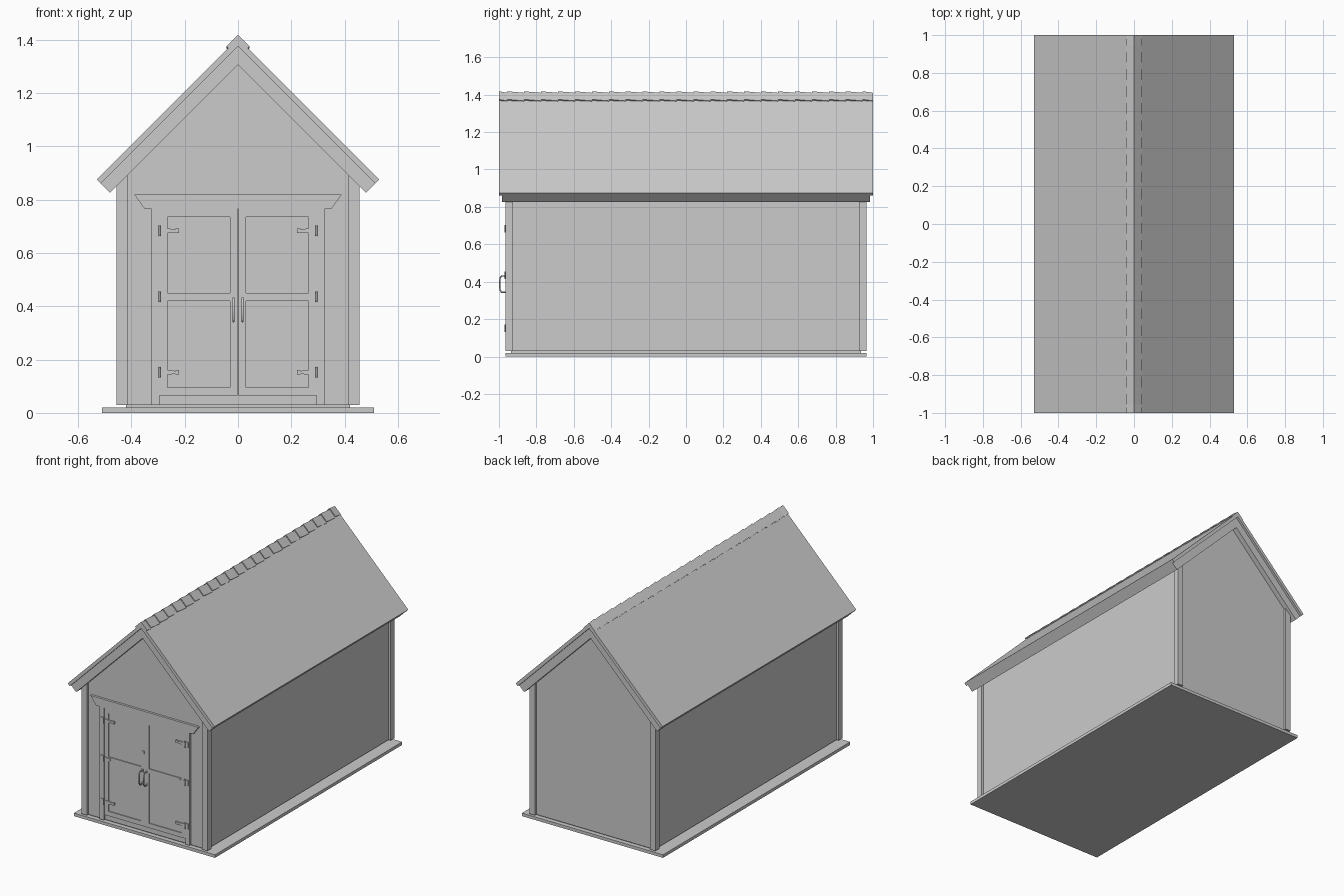
import bpy

if "Cube" in bpy.data.objects:
    bpy.data.objects.remove(bpy.data.objects["Cube"])

def mesh(name, verts, faces):
    me = bpy.data.meshes.new(name)
    me.from_pydata(verts, [], faces)
    me.update()
    ob = bpy.data.objects.new(name, me)
    bpy.context.collection.objects.link(ob)
    return ob

def prism(name, profile, y0, y1, drop=0.0):
    """Extrude an XZ profile (counter-clockwise seen from the front) along y."""
    n = len(profile)
    verts = [(x, y0, z) for x, z in profile] + [(x, y1, z - drop) for x, z in profile]
    faces = [tuple(range(n)), tuple(range(2 * n - 1, n - 1, -1))]
    faces += [(i, i + n, (i + 1) % n + n, (i + 1) % n) for i in range(n)]
    return mesh(name, verts, faces)

def box(name, x0, x1, y0, y1, z0, z1):
    x0, x1 = min(x0, x1), max(x0, x1)
    return prism(name, [(x0, z0), (x1, z0), (x1, z1), (x0, z1)], y0, y1)

def chevron(name, peak, xo, t, y0, y1, drop=0.0):
    """45 degree roof section: outer peak height, outer half width, vertical thickness t."""
    h = t / 2
    prof = [(0, peak), (-xo, peak - xo), (-xo + h, peak - xo - h), (0, peak - t),
            (xo - h, peak - xo - h), (xo, peak - xo)]
    return prism(name, prof, y0, y1, drop)

# Base slab and plinth
box("base_slab", -0.51, 0.51, -0.965, 0.965, 0, 0.02)
box("plinth", -0.42, 0.42, -0.935, 0.935, 0.02, 0.03)

# Walls with gables
W = 0.44
prism("walls", [(-W, 0.03), (W, 0.03), (W, 1.31 - W), (0, 1.31), (-W, 1.31 - W)], -0.95, 0.95)

# Corner posts, cut to the roof slope
for s in (-1, 1):
    for e in (-1, 1):
        prof = [(s * 0.415, 0.03), (s * 0.455, 0.03), (s * 0.455, 0.855), (s * 0.415, 0.895)]
        prism("corner_post", prof[::s], *sorted((e * 0.925, e * 0.965)))

# Roof layers
chevron("roof_boards", 1.375, 0.515, 0.07, -0.985, 0.985)
chevron("roof_cover", 1.405, 0.53, 0.03, -1, 1)

# Overlapping ridge tiles, raised at their front edge
starts = [-1.0] + [-0.956 + 0.0905 * k for k in range(22)] + [1.0]
for a, b in zip(starts, starts[1:]):
    chevron("ridge_tile", 1.418, 0.043, 0.016, a, b, 0.008)

# Door lintel and frame
prism("door_lintel", [(-0.35, 0.765), (0.35, 0.765), (0.39, 0.82), (-0.39, 0.82)], -0.965, -0.94)

def handle(x):
    cu = bpy.data.curves.new("door_handle", 'CURVE')
    cu.dimensions = '3D'
    cu.bevel_depth = 0.004
    cu.bevel_resolution = 2
    cu.use_fill_caps = True
    pts = [(-0.955, 0.345), (-0.985, 0.343), (-0.994, 0.353), (-0.996, 0.387),
           (-0.994, 0.421), (-0.985, 0.431), (-0.955, 0.429)]
    sp = cu.splines.new('POLY')
    sp.points.add(len(pts) - 1)
    for p, (y, z) in zip(sp.points, pts):
        p.co = (x, y, z, 1)
    bpy.context.collection.objects.link(bpy.data.objects.new("door_handle", cu))

for s in (-1, 1):
    box("door_frame_side", s * 0.295, s * 0.325, -0.963, -0.94, 0.03, 0.765)
    # Door leaf with stiles and rails
    box("door_panel", s * 0.001, s * 0.294, -0.954, -0.94, 0.065, 0.765)
    box("outer_stile", s * 0.265, s * 0.294, -0.96, -0.94, 0.065, 0.765)
    box("inner_stile", s * 0.001, s * 0.03, -0.96, -0.94, 0.065, 0.765)
    for z in (0.065, 0.42, 0.735):
        box("door_rail", s * 0.03, s * 0.265, -0.96, -0.94, z, z + 0.03)
    # Handle with mounting plates
    handle(s * 0.017)
    for z in (0.334, 0.418):
        box("handle_plate", s * 0.011, s * 0.023, -0.963, -0.955, z, z + 0.02)
    # Strap hinges: barrel, frame plate, tapered strap, squared tip
    for z, tip in ((0.683, 0.222), (0.435, 0.25), (0.152, 0.222)):
        bpy.ops.mesh.primitive_cylinder_add(vertices=12, radius=0.004, depth=0.04,
                                            location=(s * 0.295, -0.966, z))
        bpy.context.object.name = "hinge_barrel"
        bpy.ops.object.shade_smooth_by_angle()
        box("hinge_plate", s * 0.299, s * 0.316, -0.967, -0.96, z - 0.018, z + 0.018)
        prof = [(s * tip, z - 0.004), (s * 0.291, z - 0.012), (s * 0.291, z + 0.012), (s * tip, z + 0.004)]
        prism("hinge_strap", prof[::s], -0.964, -0.953)
        box("hinge_tip", s * tip, s * (tip + 0.012), -0.964, -0.953, z - 0.008, z + 0.008)

# Keyhole plate
box("keyhole_plate", -0.022, -0.004, -0.963, -0.955, 0.54, 0.557)
